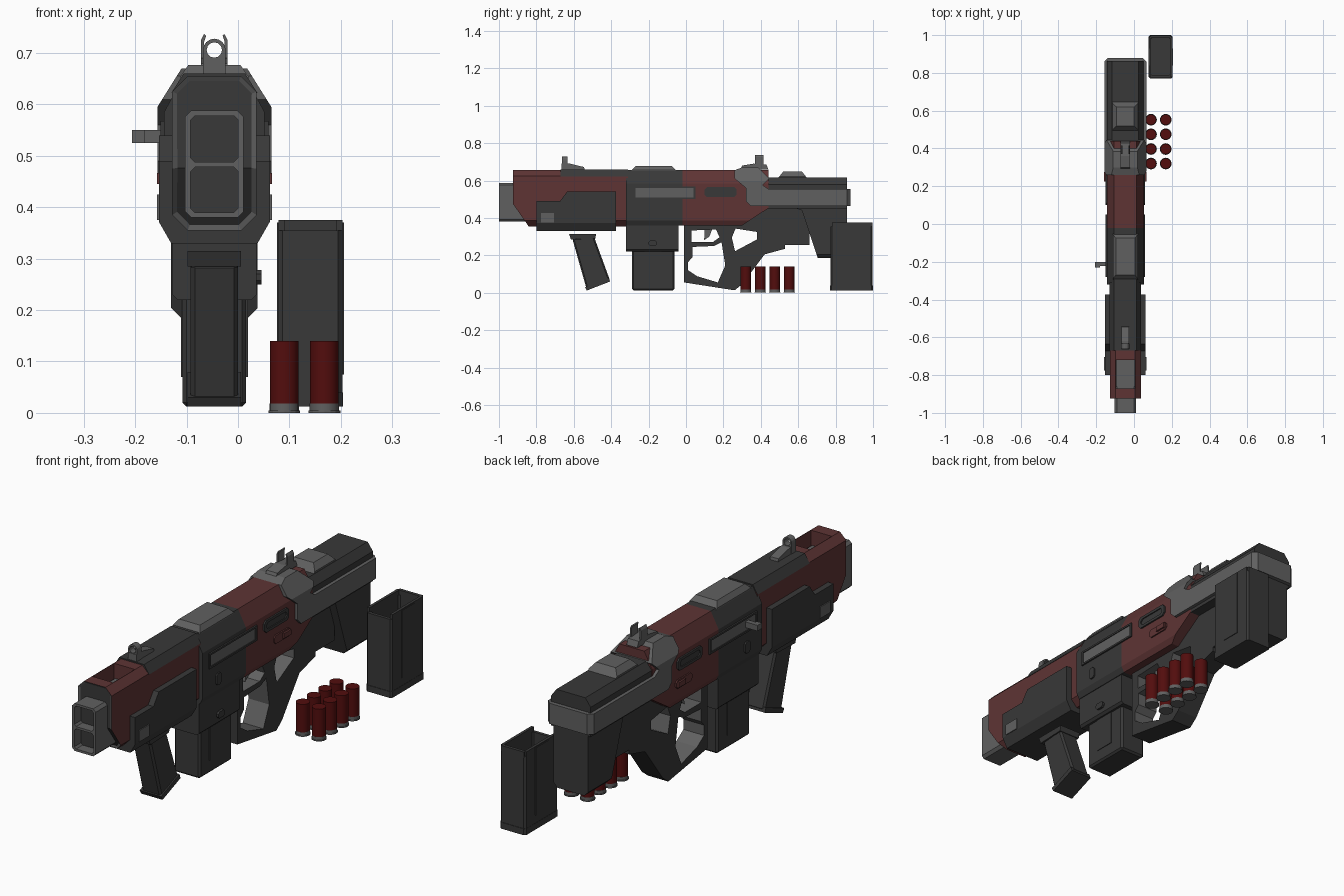
import bpy, bmesh, math
from mathutils import Vector

if "Cube" in bpy.data.objects:
    bpy.data.objects.remove(bpy.data.objects["Cube"])

CX = -0.046  # centre line of the gun


def mat(name, r, g, b):
    m = bpy.data.materials.new(name)
    m.diffuse_color = (r, g, b, 1)
    m.use_nodes = True
    m.node_tree.nodes["Principled BSDF"].inputs["Base Color"].default_value = m.diffuse_color
    return m


DARK = mat("dark_polymer", 0.040, 0.040, 0.040)
GREY = mat("grey_metal", 0.118, 0.118, 0.118)
RED = mat("dull_red_paint", 0.112, 0.034, 0.034)
SHELL = mat("shell_red", 0.085, 0.004, 0.004)


def prism(name, axis, loops, lo, hi, *mats, cuts=(), bevel=0):
    """Extrude an outline (with optional holes) along an axis, then trim it with planes."""
    if not isinstance(loops[0][0], (tuple, list)):
        loops = [loops]
    place = {"x": lambda u, v, w: (w + CX, u, v),
             "y": lambda u, v, w: (u + CX, w, v),
             "z": lambda u, v, w: (u + CX, v, w)}[axis]
    bm = bmesh.new()
    ends = [[[bm.verts.new(place(u, v, w)) for u, v in lp] for lp in loops] for w in (lo, hi)]
    for end in ends:
        if len(loops) == 1:
            bm.faces.new(end[0])
        else:
            edges = [bm.edges.new((lp[i - 1], lp[i])) for lp in end for i in range(len(lp))]
            bmesh.ops.triangle_fill(bm, use_beauty=True, edges=edges, normal=place(0, 0, 1))
    for a, b in zip(*ends):
        for i in range(len(a)):
            bm.faces.new((a[i - 1], a[i], b[i], b[i - 1]))
    for co, no in cuts:
        co = (co[0] + CX, co[1], co[2])
        r = bmesh.ops.bisect_plane(bm, geom=bm.verts[:] + bm.edges[:] + bm.faces[:], dist=1e-5,
                                   plane_co=co, plane_no=no, clear_outer=True)
        bmesh.ops.edgeloop_fill(bm, edges=[e for e in r["geom_cut"] if isinstance(e, bmesh.types.BMEdge)])
    bmesh.ops.recalc_face_normals(bm, faces=bm.faces[:])
    if bevel:
        es = [e for e in bm.edges if len(e.link_faces) == 2 and e.calc_face_angle() > 0.5]
        bmesh.ops.bevel(bm, geom=es, offset=bevel, segments=1, affect="EDGES")
    me = bpy.data.meshes.new(name)
    bm.to_mesh(me)
    bm.free()
    ob = bpy.data.objects.new(name, me)
    bpy.context.collection.objects.link(ob)
    for m in mats:
        me.materials.append(m)
    return ob


def rect(a, b, c, d, k=0.0):
    """Rectangle from a..b by c..d with corners cut by k."""
    if not k:
        return [(a, c), (b, c), (b, d), (a, d)]
    return [(a + k, c), (b - k, c), (b, c + k), (b, d - k),
            (b - k, d), (a + k, d), (a, d - k), (a, c + k)]


def box(name, x0, x1, y0, y1, z0, z1, m, bevel=0):
    return prism(name, "z", rect(x0, x1, y0, y1), z0, z1, m, bevel=bevel)


def both(name, loops, inner, outer, m, bevel=0):
    """Same part on the right and left sides."""
    prism(name + "_right", "x", loops, inner, outer, m, bevel=bevel)
    prism(name + "_left", "x", loops, -outer, -inner, m, bevel=bevel)


# muzzle with two openings, and the barrel behind it
prism("muzzle", "y", [rect(-.057, .057, .38, .588, .012), rect(-.046, .046, .39, .478, .008),
                      rect(-.046, .046, .488, .578, .008)], -1.0, -.86, GREY)
box("muzzle_core", -.05, .05, -.955, -.5, .385, .583, DARK)
box("barrel_cover", -.045, .045, -.88, -.70, .50, .59, GREY)

# red handguard with recessed front and a window in the top
hg = prism("handguard", "y", rect(-.082, .082, .355, .655, .03), -.925, -.31, RED, GREY, DARK,
           cuts=[((0, -.925, .475), (0, -.115, -.08))])
bm = bmesh.new()
bm.from_mesh(hg.data)
front = [f for f in bm.faces if f.normal.y < -.5]
for f in front:
    f.material_index = 2
for f in bmesh.ops.inset_region(bm, faces=front, thickness=.01, depth=-.006)["faces"]:
    f.material_index = 1
bm.to_mesh(hg.data)
bm.free()
cutter = box("window_cutter", -.05, .05, -.87, -.72, .57, .75, RED)
cutter.hide_render = True
cutter.display_type = "WIRE"
cutter.hide_set(True)
mod = hg.modifiers.new("window", "BOOLEAN")
mod.object, mod.operation, mod.solver = cutter, "DIFFERENCE", "EXACT"
bpy.context.view_layer.update()
cut_mesh = bpy.data.meshes.new_from_object(hg.evaluated_get(bpy.context.evaluated_depsgraph_get()))
hg.modifiers.clear()
hg.data = cut_mesh
bpy.data.objects.remove(cutter)
prism("handguard_top_cover", "y", [(-.084, .622), (.084, .622), (.06, .66), (-.06, .66)], -.67, -.31, DARK)

# side plates wrapping under the handguard
plate = [(-.80, .33), (-.374, .33), (-.374, .54), (-.636, .54), (-.673, .49), (-.80, .49)]
prism("handguard_side_plates", "x", plate, -.108, .108, DARK,
      cuts=[((s * .108, 0, .372), (s * .042, 0, -.024)) for s in (-1, 1)])
both("side_plate_latch", rect(-.775, -.705, .375, .425), .10, .112, GREY)

# foregrip
prism("foregrip_collar", "x", [(-.626, .315), (-.48, .315), (-.485, .29), (-.615, .285)], -.052, .052, DARK)
prism("foregrip", "x", [(-.608, .29), (-.492, .30), (-.406, .065), (-.53, .015)], -.046, .046, DARK, bevel=.008)
prism("foregrip_base", "x", [(-.413, .08), (-.406, .06), (-.53, .012), (-.54, .03)], -.052, .052, DARK)

# receiver: dark front half, red rear half with sloped lower corner
section = [(-.06, .655), (.06, .655), (.098, .585), (.098, .385), (.085, .36), (-.085, .36), (-.098, .385), (-.098, .585)]
prism("receiver_front", "y", section, -.32, -.02, DARK)
prism("receiver_rear", "y", section, -.02, .44, RED, cuts=[((0, .30, .36), (0, .085, -.13))])
prism("top_cover", "x", [(-.295, .65), (-.05, .65), (-.075, .677), (-.27, .677)], -.066, .066, GREY,
      cuts=[((s * .066, 0, .655), (s, 0, .7)) for s in (-1, 1)])
prism("magazine_well", "y", rect(-.082, .082, .22, .38, .01), -.32, -.04, DARK)

# receiver side details
both("port_frame", [rect(-.28, .05, .502, .568), rect(-.27, .04, .51, .56)], .095, .105, DARK)
both("port_cover", rect(-.27, .04, .51, .56), .09, .101, GREY)
both("rear_slot", [rect(.10, .27, .512, .565, .012), rect(.115, .255, .524, .553, .01)], .095, .105, DARK)
both("rear_slot_floor", rect(.115, .255, .524, .553), .09, .100, DARK)
both("side_button", rect(-.23, -.197, .41, .46, .008), .09, .105, DARK)
both("selector_frame", rect(.17, .28, .437, .474, .01), .09, .104, RED)
both("selector_lever", rect(.225, .275, .445, .467), .10, .112, RED)
prism("magazine_release", "x", rect(-.20, -.155, .25, .278, .008), .07, .092, DARK)
box("charging_handle", -.16, -.09, -.222, -.20, .525, .55, GREY)
box("charging_handle_tip", -.16, -.135, -.23, -.20, .525, .55, GREY)

# grip frame with trigger, hand and thumb openings
outer = [(-.01, .37), (-.01, .055), (.26, .013), (.30, .045), (.42, .205), (.53, .235), (.53, .255),
         (.66, .255), (.66, .45), (.42, .45), (.30, .37)]
trigger_hole = [(.03, .333), (.16, .338), (.18, .297), (.145, .272), (.03, .272)]
hand_hole = [(.035, .245), (.15, .25), (.19, .27), (.21, .146), (.17, .055), (.06, .088), (.012, .12), (.012, .165), (.035, .19)]
thumb_hole = [(.245, .295), (.265, .343), (.38, .325), (.38, .285), (.262, .222)]
frame = prism("grip_frame", "x", [outer, trigger_hole, hand_hole, thumb_hole], -.05, .05, DARK, GREY)
for p in frame.data.polygons:
    c = p.center
    if abs(p.normal.x) < .5 and c.y > 0 and .05 < c.z < .355 and c.y - c.z < .2:
        p.material_index = 1
prism("trigger", "x", [(.10, .34), (.14, .34), (.125, .30), (.095, .28), (.10, .305)], -.014, .014, GREY)

# shoulder stock
edge_cuts = [((s * .08, 0, .20), (s, 0, -1)) for s in (-1, 1)]
prism("stock_lower", "x", [(.44, .50), (.62, .44), (.705, .185), (.862, .185), (.862, .50)], -.084, .084, DARK, cuts=edge_cuts)
prism("stock_upper", "y", [(-.096, .45), (.096, .45), (.096, .58), (.07, .615), (-.07, .615), (-.096, .58)], .38, .862, DARK)

# grey bracket wrapping the rear of the receiver and the stock
bracket = [(.26, .655), (.30, .67), (.385, .67), (.445, .612), (.41, .575), (.44, .555), (.88, .555),
           (.88, .465), (.345, .465), (.32, .49), (.32, .56), (.26, .61)]
prism("stock_bracket", "x", bracket, -.111, .111, GREY,
      cuts=[((s * .111, 0, .595), (s * .075, 0, .047)) for s in (-1, 1)]
      + [((s * .111, .86, 0), (s, 1, 0)) for s in (-1, 1)])
prism("cheek_pad", "x", [(.49, .61), (.65, .61), (.62, .648), (.52, .648)], -.068, .068, GREY,
      cuts=[((s * .068, 0, .622), (s, 0, .8)) for s in (-1, 1)])

# front sight: base and ring
arc = lambda r, z, a0, a1, n: [(r * math.cos(a0 + (a1 - a0) * i / n), z + r * math.sin(a0 + (a1 - a0) * i / n)) for i in range(n + 1)]
prism("front_sight_base", "x", [(-.665, .65), (-.54, .65), (-.545, .672), (-.62, .69), (-.665, .69)], -.02, .02, GREY)
prism("front_sight_ring", "y", [[(-.022, .66), (.022, .66)] + arc(.022, .706, 0, math.pi, 8),
                                arc(.015, .706, 0, math.tau * 11 / 12, 11)], -.663, -.633, GREY)

# rear sight: base and two curved ears
prism("rear_sight_base", "x", [(.29, .66), (.44, .66), (.43, .685), (.36, .69), (.30, .68)], -.026, .026, GREY)
for s, side in ((-1, "left"), (1, "right")):
    prism("rear_sight_ear_" + side, "y", [(s * .026, .68), (s * .026, .725), (s * .020, .737),
                                          (s * .016, .734), (s * .020, .722), (s * .020, .68)], .37, .415, GREY)

# loaded magazine
box("magazine", -.062, .062, -.288, -.062, .012, .30, DARK, bevel=.008)
both("magazine_rib", rect(-.222, -.13, .07, .22), .06, .065, DARK)

# spare magazine standing beside the gun: open tray with a notch in the front wall
sx = .141 - CX
prism("spare_magazine_floor", "z", rect(sx - .063, sx + .063, .77, 1.0, .008), .012, .04, DARK)
prism("spare_magazine_walls", "z", [rect(sx - .062, sx + .062, .772, .998, .008),
                                    rect(sx - .05, sx + .05, .786, .984, .006)], .03, .355, DARK)
for s in (-1, 1):
    box("spare_magazine_lip", sx + s * .056 - .006, sx + s * .056 + .006, .78, .99, .35, .375, DARK)
    box("spare_magazine_rib", sx + s * .062 - .003, sx + s * .062 + .003, .84, .93, .075, .37, DARK)
box("spare_magazine_back_lip", sx - .055, sx + .055, .984, .998, .35, .375, DARK)

# loose shells standing in two rows
ring = lambda x, y, r, n=16: [(x - CX + r * math.cos(math.tau * i / n), y + r * math.sin(math.tau * i / n)) for i in range(n)]
for x in (.09, .168):
    for y in (.32, .397, .475, .552):
        hull = prism("shell_hull", "z", ring(x, y, .028), .016, .14, SHELL)
        base = prism("shell_base", "z", ring(x, y, .0285), .004, .018, GREY)
        prism("shell_rim", "z", ring(x, y, .031), 0, .005, GREY)
        for ob in (hull, base):
            for p in ob.data.polygons:
                p.use_smooth = abs(p.normal.z) < .5
            ob.data.set_sharp_from_angle(angle=math.radians(40))
